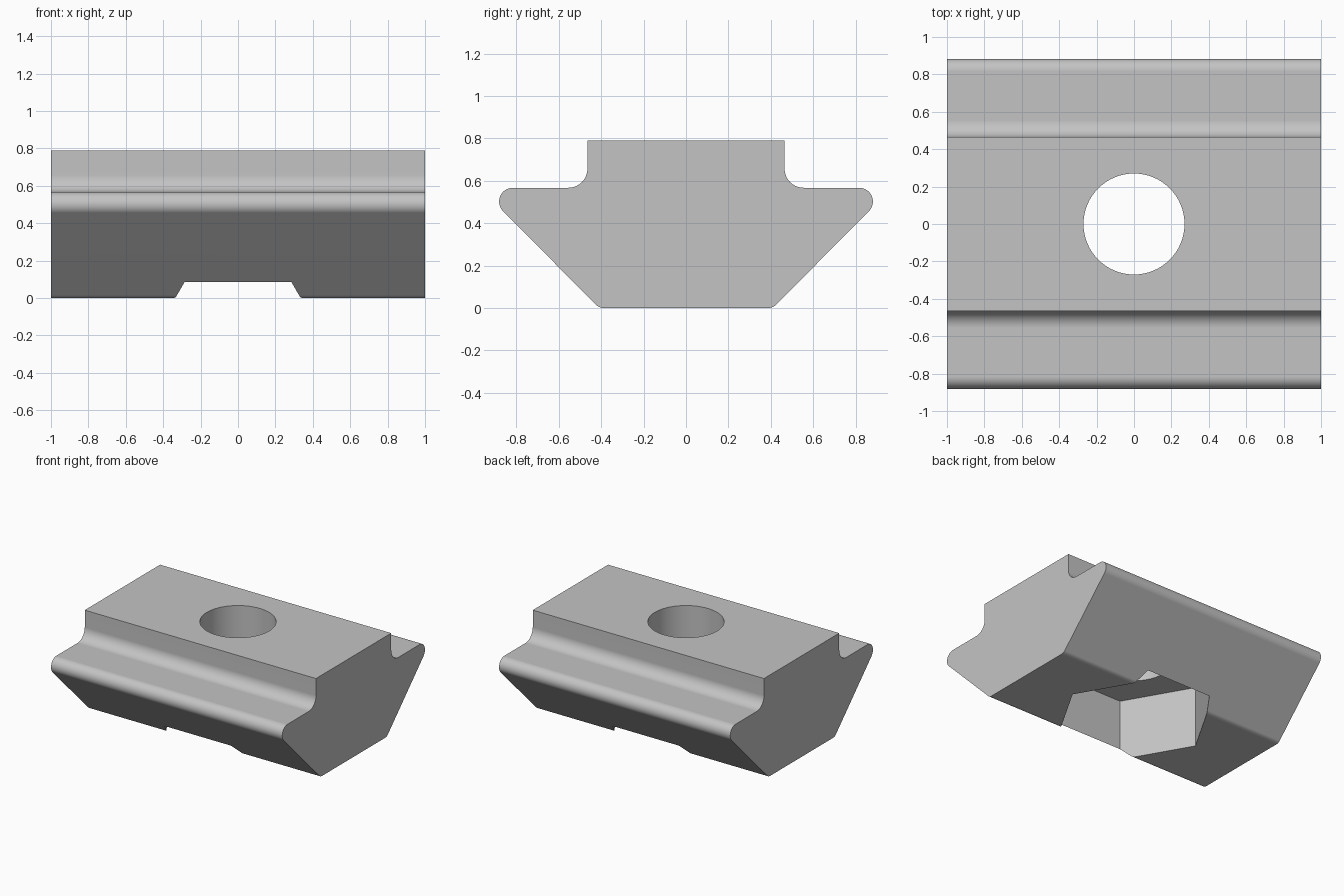
import bpy
import bmesh
from math import cos, sin, radians, pi
from mathutils import Vector

default = bpy.data.objects.get("Cube")
if default:
    bpy.data.objects.remove(default, do_unlink=True)

steel = bpy.data.materials.new("grey steel")
steel.use_nodes = True
steel.diffuse_color = (0.55, 0.55, 0.55, 1)
steel.node_tree.nodes["Principled BSDF"].inputs["Base Color"].default_value = steel.diffuse_color


def prism(name, points, direction):
    """Extrude a closed outline along a direction."""
    bm = bmesh.new()
    face = bm.faces.new([bm.verts.new(p) for p in points])
    cap = bmesh.ops.extrude_face_region(bm, geom=[face])["geom"]
    moved = [v for v in cap if isinstance(v, bmesh.types.BMVert)]
    bmesh.ops.translate(bm, verts=moved, vec=Vector(direction))
    bmesh.ops.recalc_face_normals(bm, faces=bm.faces)
    mesh = bpy.data.meshes.new(name)
    bm.to_mesh(mesh)
    bm.free()
    mesh.materials.append(steel)
    obj = bpy.data.objects.new(name, mesh)
    bpy.context.collection.objects.link(obj)
    return obj


def arc(y, z, r, start, end, steps):
    angles = [radians(start + (end - start) * i / steps) for i in range(steps + 1)]
    return [(y + r * cos(a), z + r * sin(a)) for a in angles]


def ring(radius, sides, z):
    return [(radius * cos(2 * pi * i / sides), radius * sin(2 * pi * i / sides), z)
            for i in range(sides)]


# Half profile: bottom fillet, rounded wing edge, neck fillet, top corner
half = arc(0.389, 0.05, 0.05, -90, -45, 6)
half += arc(0.817, 0.502, 0.065, -45, 90, 14)
half += arc(0.555, 0.657, 0.09, 270, 180, 10)
half += [(0.465, 0.79)]
outline = half + [(-y, z) for y, z in reversed(half)]
nut = prism("slot_nut_body", [(-1, y, z) for y, z in outline], (2, 0, 0))

# Hexagonal pocket from below and round bore through the top
apothem = 0.495
cutters = [
    prism("hex_pocket_cutter", ring(apothem / cos(pi / 6), 6, -0.2), (0, 0, 0.68)),
    prism("bore_cutter", ring(0.27, 64, 0.3), (0, 0, 0.8)),
]
bpy.context.view_layer.objects.active = nut
nut.select_set(True)
for cutter in cutters:
    cutter.hide_render = True
    mod = nut.modifiers.new("cut", "BOOLEAN")
    mod.operation = "DIFFERENCE"
    mod.solver = "EXACT"
    mod.object = cutter
    bpy.ops.object.modifier_apply(modifier=mod.name)
    bpy.data.objects.remove(cutter, do_unlink=True)

# Smooth fillets and bore, crisp flat faces
bpy.ops.object.shade_smooth_by_angle(angle=radians(25))
weighted = nut.modifiers.new("weighted_normals", "WEIGHTED_NORMAL")
weighted.keep_sharp = True
